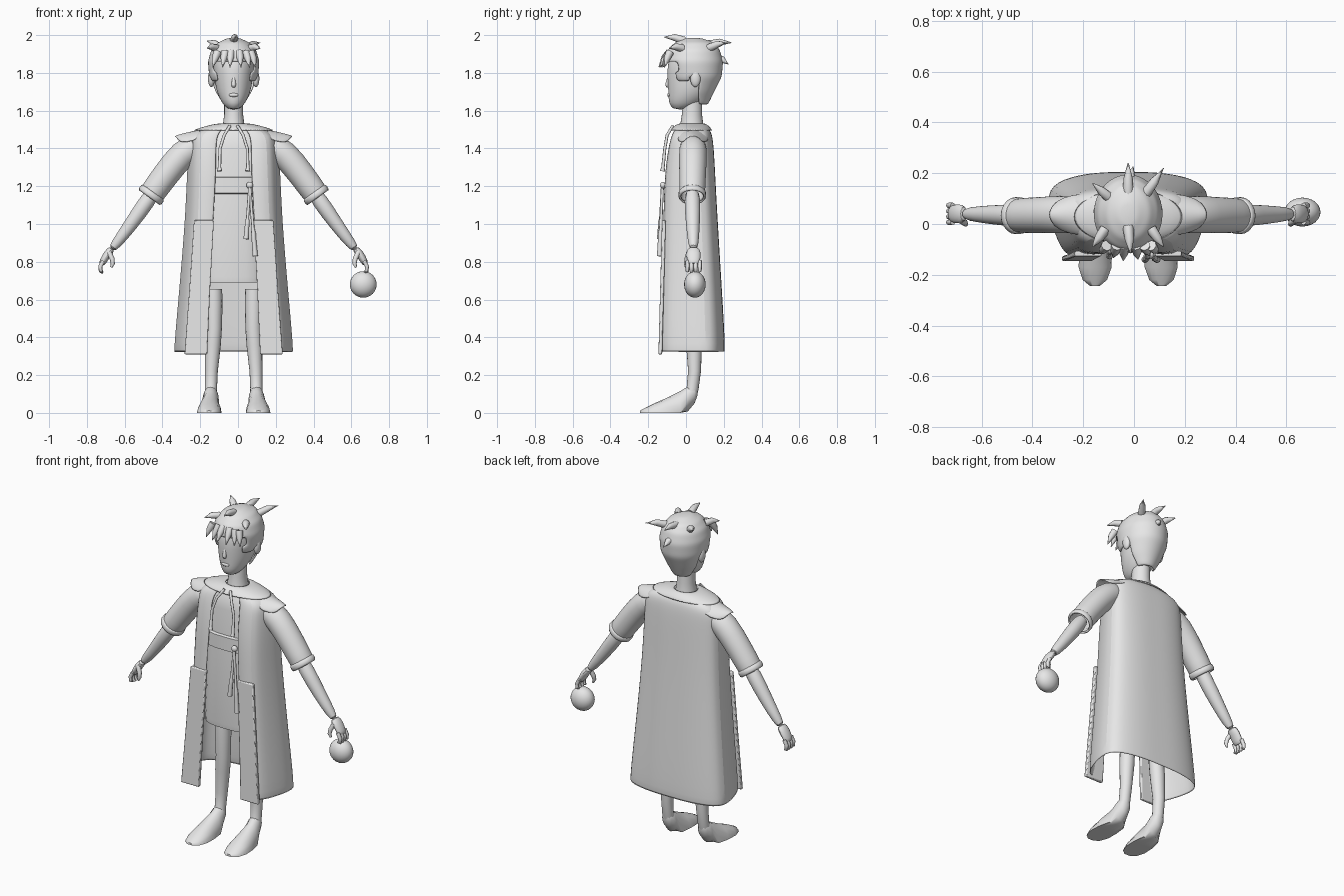
import bpy, bmesh, math
from mathutils import Vector

cube = bpy.data.objects.get("Cube")
if cube:
    bpy.data.objects.remove(cube, do_unlink=True)

CENTRE = -0.023  # x of the body's own middle line
SIDES = (("left", 1), ("right", -1))

grey = bpy.data.materials.new("plain_grey")
grey.use_nodes = True
grey.diffuse_color = (0.8, 0.8, 0.8, 1)
for node in grey.node_tree.nodes:
    if node.type == "BSDF_PRINCIPLED":
        node.inputs["Base Color"].default_value = (0.8, 0.8, 0.8, 1)


def finish(name, bm, subsurf=0, thickness=0, angle=50):
    """Turn a bmesh into a smooth-shaded, shifted object with its modifiers."""
    bmesh.ops.recalc_face_normals(bm, faces=bm.faces)
    mesh = bpy.data.meshes.new(name)
    bm.to_mesh(mesh)
    bm.free()
    mesh.materials.append(grey)
    obj = bpy.data.objects.new(name, mesh)
    obj.location.x = CENTRE
    bpy.context.collection.objects.link(obj)
    bpy.ops.object.select_all(action="DESELECT")
    obj.select_set(True)
    bpy.context.view_layer.objects.active = obj
    bpy.ops.object.shade_smooth_by_angle(angle=math.radians(angle))
    if thickness:
        solid = obj.modifiers.new("thickness", "SOLIDIFY")
        solid.thickness = thickness
        solid.offset = -1
    if subsurf:
        sub = obj.modifiers.new("smoothing", "SUBSURF")
        sub.levels = sub.render_levels = subsurf
    return obj


def skin(rings, closed=True, caps=True):
    """Bridge a row of equally long point rings."""
    bm = bmesh.new()
    rows = [[bm.verts.new(p) for p in ring] for ring in rings]
    count = len(rows[0])
    for a, b in zip(rows, rows[1:]):
        for i in range(count if closed else count - 1):
            j = (i + 1) % count
            bm.faces.new((a[i], a[j], b[j], b[i]))
    if caps:
        bm.faces.new(rows[0])
        bm.faces.new(rows[-1])
    return bm


def oval(z, half_x, front, back, power=1.0, sides=24):
    """Horizontal ring reaching from front to back; a low power is boxier."""
    ring = []
    for i in range(sides):
        a = math.tau * i / sides
        c, s = math.cos(a), math.sin(a)
        x = math.copysign(abs(c) ** power, c) * half_x
        y = math.copysign(abs(s) ** power, s) * (back - front) / 2
        ring.append((x, (front + back) / 2 + y, z))
    return ring


def tube(name, points, radii, width=1.0, sides=12, subsurf=0, caps=True, thickness=0):
    """Round limb along points; width stretches it sideways."""
    pts = [Vector(p) for p in points]
    rings = []
    for i, p in enumerate(pts):
        t = (pts[min(i + 1, len(pts) - 1)] - pts[max(i - 1, 0)]).normalized()
        ref = Vector((0, 1, 0)) if abs(t.y) < 0.8 else Vector((1, 0, 0))
        n = t.cross(ref).normalized()
        b = n.cross(t)
        angles = [math.tau * k / sides for k in range(sides)]
        rings.append([p + (n * math.cos(a) + b * width * math.sin(a)) * radii[i] for a in angles])
    return finish(name, skin(rings, caps=caps), subsurf, thickness)


def ellipsoid(name, location, scale):
    bm = bmesh.new()
    bmesh.ops.create_uvsphere(bm, u_segments=24, v_segments=16, radius=1)
    bmesh.ops.scale(bm, vec=scale, verts=bm.verts)
    bmesh.ops.translate(bm, vec=location, verts=bm.verts)
    return finish(name, bm)


# Head and neck
head_rows = [(1.605, .03, -.07, .01), (1.64, .062, -.092, .08), (1.68, .082, -.093, .12),
             (1.72, .095, -.096, .15), (1.78, .102, -.1, .17), (1.85, .11, -.1, .18),
             (1.92, .095, -.07, .16), (1.96, .05, -.02, .1)]
finish("head", skin([oval(*r) for r in head_rows]), 1)
neck_rows = [(1.5, .062, -.035, .095), (1.54, .055, -.028, .09), (1.58, .05, -.022, .085), (1.69, .05, -.02, .085)]
finish("neck", skin([oval(*r) for r in neck_rows]))
tube("nose", [(0, -.09, 1.785), (0, -.096, 1.755), (0, -.1, 1.735), (0, -.09, 1.722)], [.006, .01, .014, .008], subsurf=1)
ellipsoid("lips", (0, -.09, 1.683), (.026, .009, .01))
for side, s in SIDES:
    ellipsoid(side + "_ear", (s * .118, .05, 1.77), (.018, .027, .045))

# Hair shell, opened around the face and ears
hair_rows = [(1.63, .055, 0, .115), (1.7, .1, -.06, .15), (1.78, .13, -.1, .19),
             (1.86, .137, -.118, .197), (1.92, .12, -.1, .18), (1.96, .085, -.06, .15), (1.985, .03, 0, .08)]
dense = []
for a, b in zip(hair_rows, hair_rows[1:]):
    for k in range(3):
        dense.append([u + (v - u) * k / 3 for u, v in zip(a, b)])
dense.append(hair_rows[-1])
hair = skin([oval(*r, sides=32) for r in dense])


def hair_line(y):
    if y < -.05:
        return 1.87
    if y < .02:
        return 1.75
    return 1.79 if y < .07 else 0


def on_face(face):
    c = face.calc_center_median()
    return c.z < hair_line(c.y)


bmesh.ops.delete(hair, geom=[f for f in hair.faces if on_face(f)], context="FACES")
finish("hair", hair, 1, .012)

# Hair tufts: root and tip
tufts = [((0, -.01, 1.97), (.01, -.115, 1.99)), ((0, .12, 1.95), (0, .24, 1.96)),
         ((.07, .12, 1.93), (.14, .22, 1.96)), ((-.07, .1, 1.93), (-.14, .16, 1.97)),
         ((0, .16, 1.88), (.02, .225, 1.845)), ((.09, -.02, 1.93), (.14, -.09, 1.93)),
         ((-.09, -.02, 1.93), (-.14, -.09, 1.93))]
tufts += [((x, -.085, 1.91), (x * 1.3, -.15 + abs(x) * .4, 1.83)) for x in (-.085, -.045, -.015, .03, .065, .09)]
for i, (root, tip) in enumerate(tufts):
    root, tip = Vector(root), Vector(tip)
    middle = (root + tip) / 2 + Vector((0, 0, .008))
    tube(f"hair_tuft_{i + 1}", [root, middle, tip], [.022, .018, .002], sides=8)

# Tunic and belt
tunic_rows = [(.69, .17, -.105, .13), (.72, .172, -.108, .13), (1.16, .16, -.09, .11),
              (1.4, .17, -.075, .11), (1.48, .15, -.06, .11), (1.52, .06, -.03, .09)]
finish("tunic", skin([oval(*r, power=.7) for r in tunic_rows]))
belt_rows = [(1.16, .162, -.092, .112), (1.165, .17, -.102, .12), (1.245, .17, -.1, .12), (1.25, .162, -.088, .112)]
finish("belt", skin([oval(*r, power=.7) for r in belt_rows]))

# Long open coat: height, half width, front, back, opening
coat_rows = [(.31, .333, -.14, .21, .14), (.65, .3, -.13, .19, .125), (1.02, .268, -.12, .167, .105),
             (1.25, .258, -.115, .155, .09), (1.4, .25, -.095, .147, .09), (1.46, .245, -.08, .14, .085),
             (1.495, .205, -.065, .13, .07), (1.525, .1, -.035, .1, .04)]
outline = [(.74, 0), (.88, .25), (1.02, .76), (.78, .93), (.38, 1)]


def coat_section(z, width, front, back, opening):
    half = [(opening, front)] + [(u * width, front + v * (back - front)) for u, v in outline]
    whole = half + [(0, back)] + [(-x, y) for x, y in reversed(half)]
    return [(x, y, z) for x, y in whole]


finish("coat", skin([coat_section(*r) for r in coat_rows], closed=False, caps=False), 2, .012)
collar_rows = [(1.535, .065, -.03, .092), (1.525, .13, -.057, .117), (1.497, .22, -.085, .142)]
finish("collar", skin([oval(*r) for r in collar_rows], caps=False), 1, .008)

for side, s in SIDES:
    # Lower front facing of the coat
    rings = []
    for z, inner, outer, y in ((.31, .14, .26, -.146), (.65, .125, .235, -.137), (1.02, .105, .21, -.127)):
        rings.append([(s * inner, y, z), (s * outer, y, z), (s * outer, y + .02, z), (s * inner, y + .02, z)])
    panel = finish(side + "_coat_panel", skin(rings), angle=30)
    bevel = panel.modifiers.new("soft_edge", "BEVEL")
    bevel.width = .005
    bevel.segments = 2

    # Pointed shoulder cap draped over the sleeve
    cap = []
    for x, z, wide, drop in ((.18, 1.5, .085, .02), (.25, 1.485, .085, .05), (.315, 1.468, .055, .035)):
        steps = [k / 4 - 1 for k in range(9)]
        cap.append([(s * (x - .03 * k * k), .037 + wide * k, z - drop * k * k) for k in steps])
    finish(side + "_shoulder_cap", skin(cap, closed=False, caps=False), 1, .008)

    # Sleeve, rolled cuff and forearm
    def at(*points):
        return [(s * x, y, z) for x, y, z in points]

    tube(side + "_sleeve", at((.2, .037, 1.41), (.265, .037, 1.38), (.36, .035, 1.262), (.445, .033, 1.143)),
         [.07, .076, .071, .069], sides=20, subsurf=1, caps=False, thickness=.01)
    tube(side + "_cuff", at((.425, .033, 1.17), (.43, .033, 1.163), (.442, .033, 1.147), (.447, .033, 1.14)),
         [.066, .073, .073, .067], sides=20, caps=False, thickness=.01)
    tube(side + "_forearm", at((.41, .033, 1.19), (.5, .035, 1.06), (.59, .038, .935), (.65, .04, .86)),
         [.046, .043, .033, .024], subsurf=1)

    # Hand with hanging fingers
    tube(side + "_palm", at((.64, .04, .875), (.67, .04, .84), (.692, .04, .8), (.7, .04, .785)),
         [.02, .022, .02, .014], width=1.8, subsurf=1)
    for i in range(4):
        y = .007 + i * .022
        tip = .735 + abs(i - 1.5) * .01
        tube(f"{side}_finger_{i + 1}", at((.69, y, .805), (.706, y, .775), (.704, y, .75), (.692, y, tip)),
             [.011, .011, .01, .006], sides=8)
    tube(side + "_thumb", at((.66, .015, .85), (.643, .005, .815), (.64, 0, .79), (.648, 0, .77)),
         [.014, .013, .011, .006], sides=8)

    # Leg
    tube(side + "_leg", at((.105, .04, .655), (.105, .04, .58), (.104, .04, .45), (.11, .043, .36), (.118, .045, .22),
                           (.12, .035, .13), (.12, .02, .08)),
         [.044, .046, .042, .042, .034, .032, .034], sides=16)

    # Foot: distance, sideways centre, half width, sole, instep
    foot = []
    for y, x, half, low, high in ((.06, .12, .016, .09, .13), (.045, .12, .032, .05, .15), (.01, .121, .042, .008, .14),
                                  (-.03, .124, .052, 0, .115), (-.1, .128, .064, 0, .08), (-.17, .13, .065, 0, .05),
                                  (-.22, .131, .048, 0, .025), (-.243, .131, .02, 0, .012)):
        ring = []
        for k in range(16):
            a = math.tau * k / 16
            z = low + (high - low) * (max(0, math.sin(a)) if low == 0 else (1 + math.sin(a)) / 2)
            ring.append((s * x + half * math.cos(a), y, z))
        foot.append(ring)
    finish(side + "_foot", skin(foot))

    # Neck tie hanging along the coat edge
    tube(side + "_neck_tie", at((.02, -.07, 1.52), (.05, -.1, 1.47), (.072, -.112, 1.4), (.075, -.122, 1.3),
                                (.074, -.125, 1.28)),
         [.008, .008, .008, .009, .014], sides=8)

# Belt knot, cords and tassels
ellipsoid("belt_knot", (.085, -.122, 1.205), (.018, .015, .018))
for name, tip_x, tip_z in (("long", .114, .83), ("short", .066, .92)):
    end = Vector((tip_x, -.14, tip_z))
    start = Vector((.085, -.125, 1.2))
    tube(name + "_belt_cord", [start, start.lerp(end, .6), start.lerp(end, .68), start.lerp(end, .75), end],
         [.008, .008, .013, .012, .014], sides=8)

# Ball held under the left hand
ellipsoid("ball", (.663 - CENTRE, .047, .68), (.071, .057, .07))
